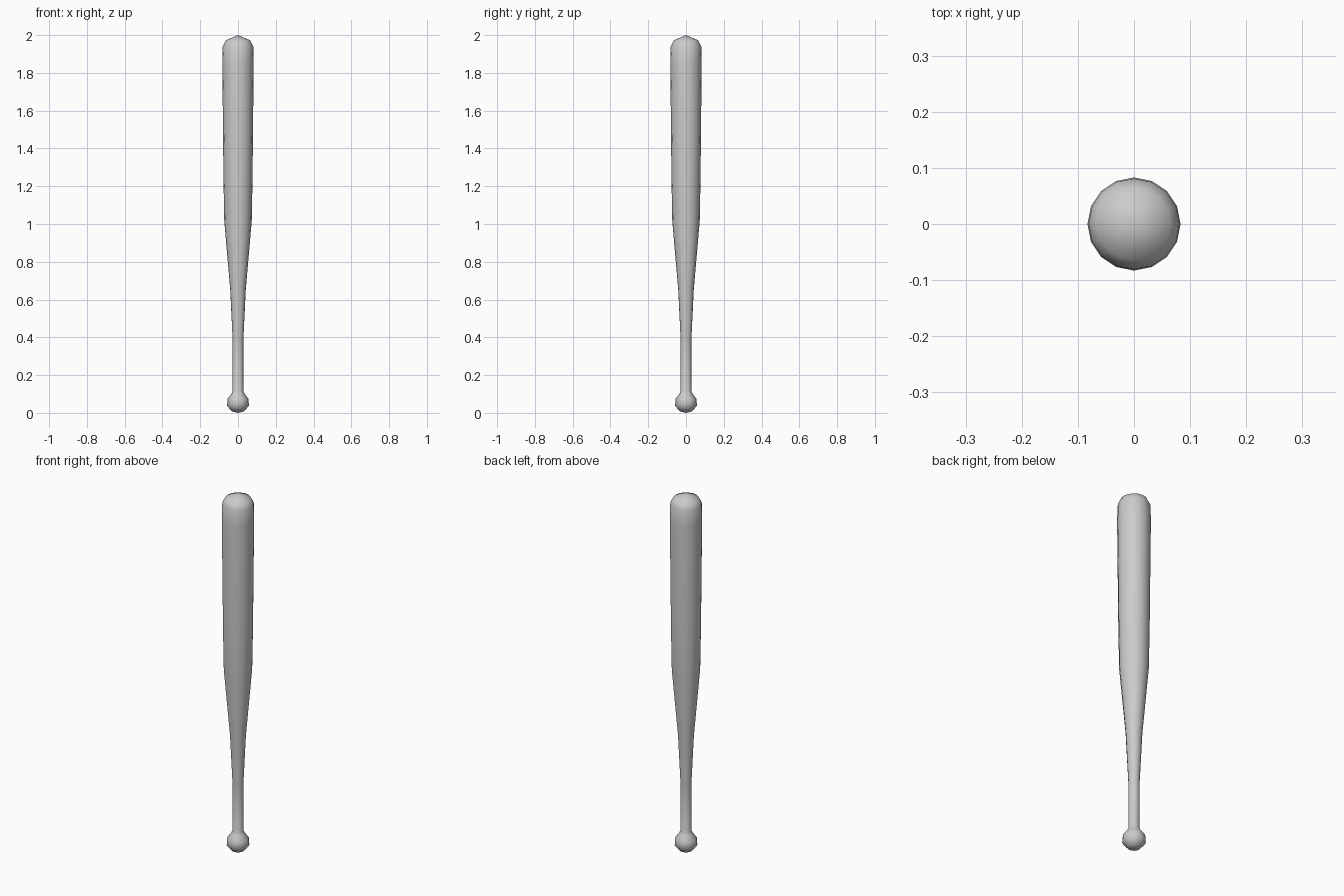
import bpy
import bmesh
import math

cube = bpy.data.objects.get("Cube")
if cube:
    bpy.data.objects.remove(cube, do_unlink=True)

SIDES = 16

# Plain grey finish
grey = bpy.data.materials.new("plain grey")
grey.use_nodes = True
colour = (0.6, 0.6, 0.6, 1.0)
grey.diffuse_color = colour
grey.node_tree.nodes["Principled BSDF"].inputs["Base Color"].default_value = colour

# Half outline as (radius, height): knob, handle, taper, barrel, rounded tip
profile = [
    (0, 0), (0.032, 0.008), (0.058, 0.038), (0.055, 0.075), (0.034, 0.102),
    (0.028, 0.115), (0.028, 0.38), (0.041, 0.65), (0.073, 1.02),
    (0.077, 1.25), (0.083, 1.85), (0.081, 1.94), (0.065, 1.972), (0, 2),
]

# Turn the outline around the upright axis
bm = bmesh.new()
verts = [bm.verts.new((r, 0, z)) for r, z in profile]
edges = [bm.edges.new(pair) for pair in zip(verts, verts[1:])]
bmesh.ops.spin(bm, geom=verts + edges, cent=(0, 0, 0), axis=(0, 0, 1),
               angle=math.tau, steps=SIDES)
bmesh.ops.remove_doubles(bm, verts=bm.verts, dist=0.0005)
bmesh.ops.recalc_face_normals(bm, faces=bm.faces)
for face in bm.faces:
    face.smooth = True

mesh = bpy.data.meshes.new("bat")
bm.to_mesh(mesh)
bm.free()
mesh.materials.append(grey)
bat = bpy.data.objects.new("bat", mesh)
bpy.context.collection.objects.link(bat)
